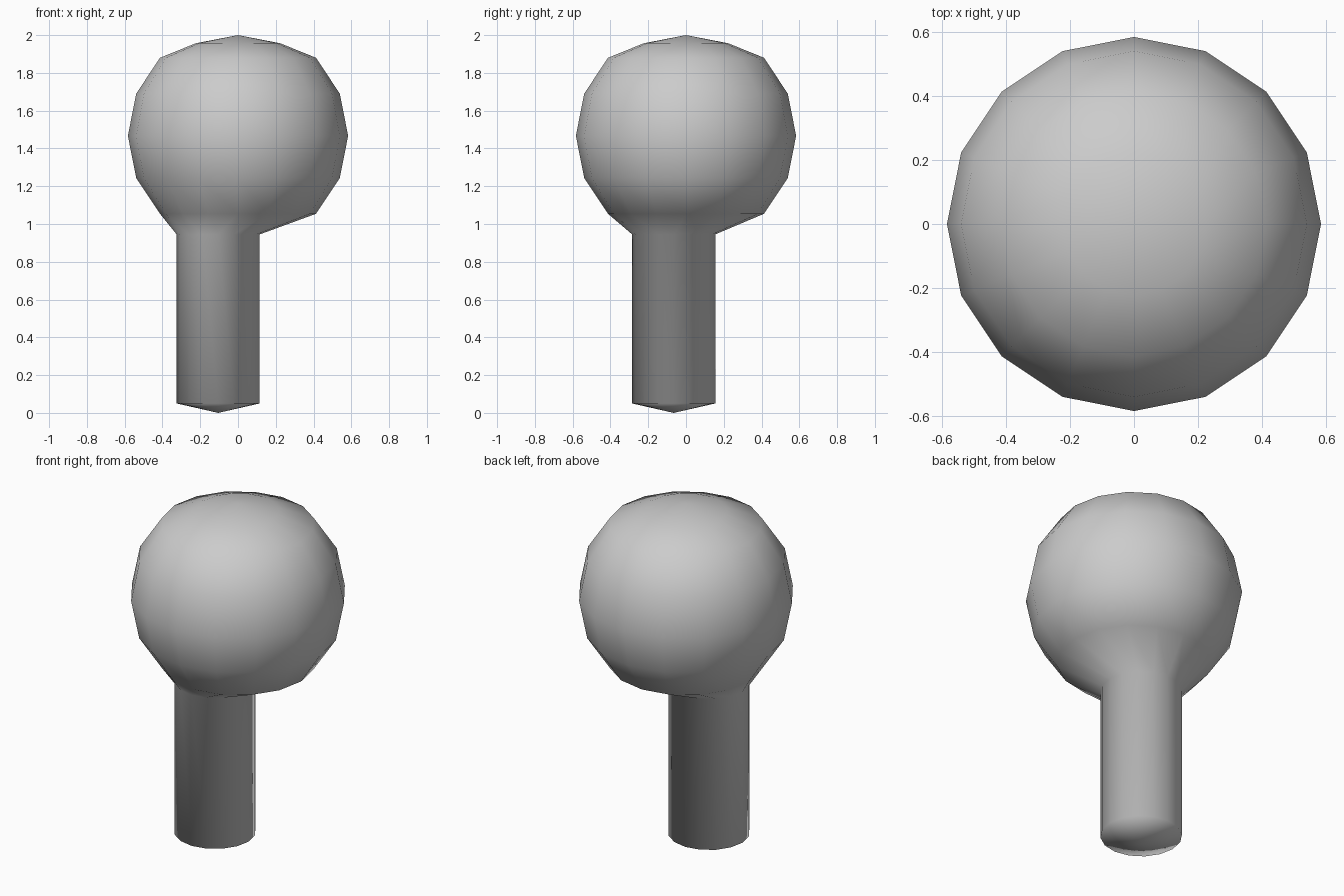
import bpy, bmesh
from math import cos, sin, tau

if "Cube" in bpy.data.objects:
    bpy.data.objects.remove(bpy.data.objects["Cube"])

SIDES = 16
STEM = (-0.105, -0.065)   # stem axis is off-centre
HEAD = (0.0, 0.0)

# (radius, height, axis) from top to bottom
rings = [
    (0.223, 1.957, HEAD), (0.413, 1.88, HEAD), (0.539, 1.69, HEAD),
    (0.583, 1.467, HEAD), (0.539, 1.244, HEAD), (0.413, 1.054, HEAD),
    (0.22, 0.945, STEM), (0.22, 0.05, STEM),
]

bm = bmesh.new()


def add_ring(r, z, axis):
    return [bm.verts.new((axis[0] + r * cos(tau * i / SIDES),
                          axis[1] + r * sin(tau * i / SIDES), z))
            for i in range(SIDES)]


loops = [add_ring(*ring) for ring in rings]
top = bm.verts.new((0, 0, 2.0))
bottom = bm.verts.new((STEM[0], STEM[1], 0.0))

# head and stem walls, then the pointed caps
for i in range(SIDES):
    j = (i + 1) % SIDES
    for a, b in zip(loops, loops[1:]):
        bm.faces.new((a[i], b[i], b[j], a[j]))
    bm.faces.new((top, loops[0][i], loops[0][j]))
    bm.faces.new((bottom, loops[-1][j], loops[-1][i]))

bmesh.ops.recalc_face_normals(bm, faces=bm.faces)
for f in bm.faces:
    f.smooth = True

mesh = bpy.data.meshes.new("round_head_on_stem")
bm.to_mesh(mesh)
bm.free()
obj = bpy.data.objects.new("round_head_on_stem", mesh)
bpy.context.collection.objects.link(obj)
